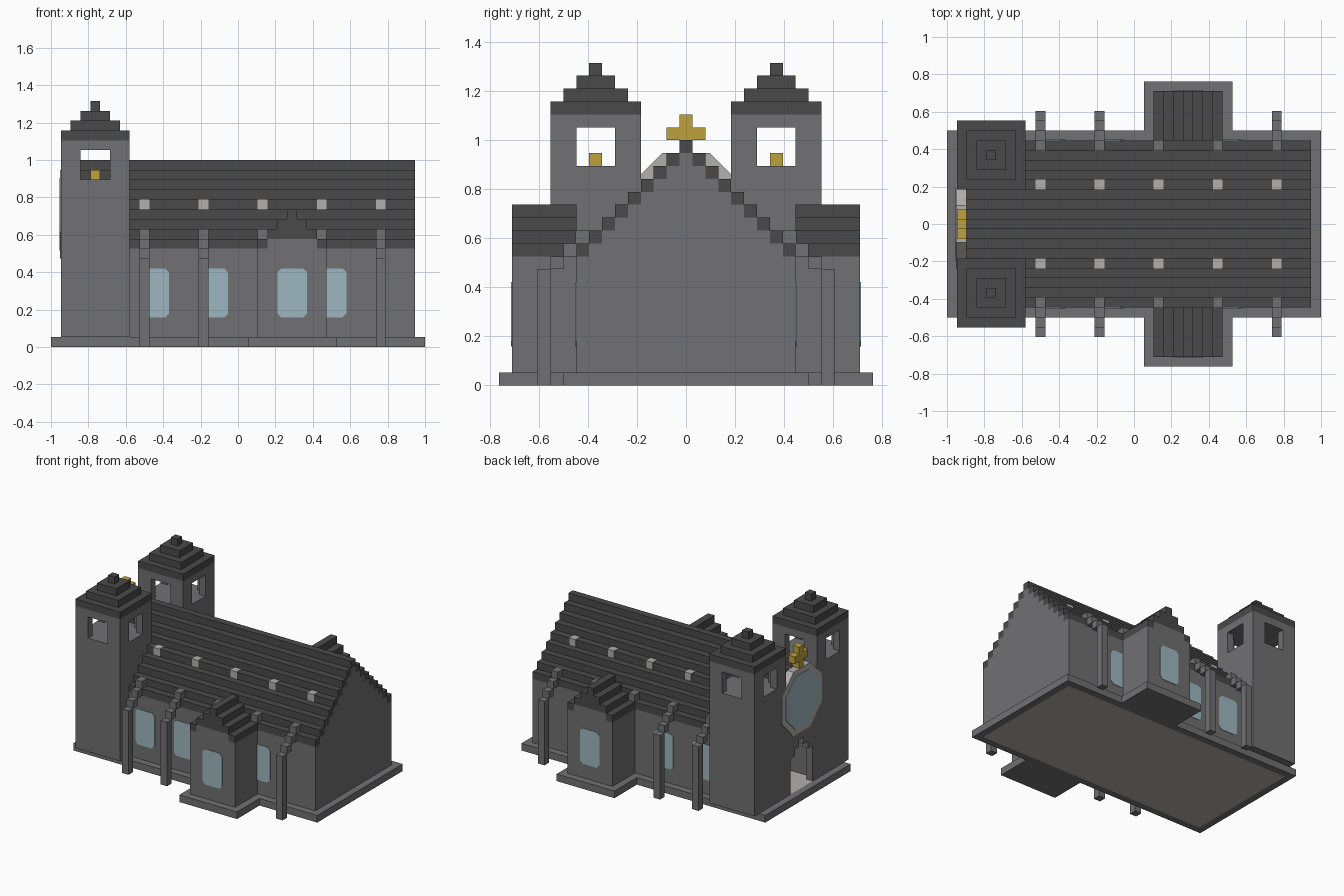
import bpy, bmesh
from math import cos, sin, pi
from mathutils import Matrix, Vector

if "Cube" in bpy.data.objects:
    bpy.data.objects.remove(bpy.data.objects["Cube"], do_unlink=True)

U = 2 / 38  # block size of the whole building


def material(name, rgb):
    m = bpy.data.materials.new(name)
    m.use_nodes = True
    m.diffuse_color = (*rgb, 1)
    m.node_tree.nodes["Principled BSDF"].inputs["Base Color"].default_value = (*rgb, 1)
    return m


STONE = material("grey stone", (0.165, 0.16, 0.168))
SLATE = material("dark slate", (0.068, 0.068, 0.068))
PALE = material("pale stone", (0.45, 0.435, 0.42))
GLASS = material("blue glass", (0.34, 0.475, 0.52))
GOLD = material("gold", (0.52, 0.365, 0.045))


def finish(name, bm, mat):
    bmesh.ops.recalc_face_normals(bm, faces=bm.faces)
    mesh = bpy.data.meshes.new(name)
    bm.to_mesh(mesh)
    bm.free()
    mesh.materials.append(mat)
    obj = bpy.data.objects.new(name, mesh)
    bpy.context.collection.objects.link(obj)
    return obj


def boxes(name, mat, specs, mirror=False):
    """One object from (x0, x1, y0, y1, z0, z1) boxes, optionally mirrored in y."""
    specs = list(specs)
    if mirror:
        specs += [(a, b, -d, -c, e, f) for a, b, c, d, e, f in specs]
    bm = bmesh.new()
    for a, b, c, d, e, f in specs:
        mid = Vector(((a + b) / 2, (c + d) / 2, (e + f) / 2))
        bmesh.ops.create_cube(bm, size=1, matrix=Matrix.Translation(mid)
                              @ Matrix.Diagonal((b - a, d - c, f - e, 1)))
    return finish(name, bm, mat)


def prism(name, mat, points, offset):
    """Extruded flat outline."""
    bm = bmesh.new()
    face = bm.faces.new([bm.verts.new(p) for p in points])
    new = bmesh.ops.extrude_face_region(bm, geom=[face])["geom"]
    bmesh.ops.translate(bm, vec=offset, verts=[v for v in new if isinstance(v, bmesh.types.BMVert)])
    return finish(name, bm, mat)


FRONT = -18 * U    # outer face of the entrance wall
BACK = 18 * U
SIDE = 8.5 * U     # outer face of the nave walls
TX = 5.5 * U       # transept centre
EAVE = 10 * U

# Plinth around the pale floor
boxes("nave_floor", PALE, [(FRONT, BACK, -SIDE, SIDE, 0, U)])
boxes("plinth_sides", STONE, [
    (-1, 1, SIDE, 9.5 * U, 0, U),
    (TX - 4.5 * U, TX + 4.5 * U, 9.5 * U, 14.5 * U, 0, U)], mirror=True)
boxes("plinth_ends", STONE, [(-1, FRONT, -SIDE, SIDE, 0, U), (BACK, 1, -SIDE, SIDE, 0, U)])

# Nave walls and stepped rear gable
boxes("nave_walls", STONE, [(FRONT + U, BACK - U, SIDE - U, SIDE, U, EAVE)], mirror=True)
boxes("rear_gable", STONE, [
    (BACK - U, BACK, -(k + .5) * U, (k + .5) * U, U if k == 8 else (17 - k) * U, (18 - k) * U)
    for k in range(9)])

# Nave roof in steps
boxes("nave_roof", SLATE,
      [(FRONT + U, BACK, -U / 2, U / 2, 18 * U, 19 * U)]
      + [(FRONT + U, BACK, s * k * U - U / 2, s * k * U + U / 2, (18 - k) * U, (19 - k) * U)
         for k in range(1, 9) for s in (-1, 1)])

# Rib stones showing through the roof, and the buttress heads at the eaves
ribs = [(-9.5 + 6 * i) * U for i in range(5)]
boxes("roof_rib_stones", PALE,
      [(x - U / 2, x + U / 2, 3.5 * U, 4.5 * U + .003, 14 * U, 15 * U + .003) for x in ribs],
      mirror=True)
boxes("buttress_heads", STONE,
      [(x - U / 2, x + U / 2, 7.5 * U, SIDE + .003, EAVE, 12 * U) for x in ribs], mirror=True)

# Flying buttresses: a pier and two climbing blocks
for number, x in enumerate((ribs[0], ribs[1], ribs[4])):
    a, b = x - U / 2, x + U / 2
    boxes(f"buttress_{number + 1}", STONE, [
        (a, b, 10.5 * U, 11.5 * U, 0, 9 * U),
        (a, b, 9.5 * U, 10.5 * U, 9 * U, 10 * U),
        (a, b, 8.5 * U, 9.5 * U, 10 * U, 11 * U)], mirror=True)

# Transepts with stepped gable roofs
boxes("transept_walls", STONE, [
    (TX - 3.5 * U, TX + 3.5 * U, SIDE - U, 13.5 * U, U, EAVE),
    (TX - 2.5 * U, TX + 2.5 * U, SIDE, 13.5 * U, EAVE, 11 * U)], mirror=True)
boxes("transept_roofs", SLATE,
      [(TX - (k + .5) * U, TX + (k + .5) * U, SIDE, 13.5 * U, (13 - k) * U, (14 - k) * U)
       for k in range(3)]
      + [(TX + s * 3 * U - U / 2, TX + s * 3 * U + U / 2, SIDE, 13.5 * U, EAVE, 11 * U)
         for s in (-1, 1)], mirror=True)


# Side windows with clipped corners
def window(name, x, wall, side):
    w, low, high, c = 1.5 * U, 3 * U, 8 * U, .4 * U
    outline = [(-w + c, low), (w - c, low), (w, low + c), (w, high - c),
               (w - c, high), (-w + c, high), (-w, high - c), (-w, low + c)]
    prism(name, GLASS, [(x + p, side * (wall - .002), z) for p, z in outline], (0, side * .006, 0))


for side, label in ((-1, "front"), (1, "rear")):
    for number, x in enumerate((-8.5, -2.5, 9.5)):
        window(f"{label}_nave_window_{number + 1}", x * U, SIDE, side)
    window(f"{label}_transept_window", TX, 13.5 * U, side)

# Twin bell towers
tx, half, hole = -14.5 * U, 3.5 * U, 1.5 * U
for side, label in ((-1, "front"), (1, "rear")):
    ty = side * 7 * U
    parts = [(tx - half, tx + half, ty - half, ty + half, U, 17 * U),
             (tx - half, tx + half, ty - half, ty + half, 20 * U, 21 * U)]
    # thin jambs folded round each corner of the belfry
    for sx in (-1, 1):
        for sy in (-1, 1):
            for lx, ly in ((hole, half - U), (half - U, hole)):
                xs = sorted((tx + sx * lx, tx + sx * half))
                ys = sorted((ty + sy * ly, ty + sy * half))
                parts.append((*xs, *ys, 17 * U, 20 * U))
    boxes(f"{label}_tower", STONE, parts)
    boxes(f"{label}_tower_roof", SLATE, [
        (tx - r * U, tx + r * U, ty - r * U, ty + r * U, (21 + i) * U, (22 + i) * U)
        for i, r in enumerate((3.5, 2.5, 1.5, .5))])
    boxes(f"{label}_bell", GOLD, [
        (tx - U / 2, tx + U / 2, ty - U / 2, ty + U / 2, 17 * U, 18 * U)])

# Entrance wall with a stepped doorway
boxes("entrance_wall", STONE, [
    (FRONT, FRONT + U, 2.5 * U, 3.5 * U, U, 13.5 * U),
    (FRONT, FRONT + U, 1.5 * U, 2.5 * U, 6 * U, 13.5 * U),
    (FRONT, FRONT + U, .5 * U, 1.5 * U, 7 * U, 13.5 * U),
    (FRONT, FRONT + U, 0, .5 * U, 8 * U, 13.5 * U)], mirror=True)


# Rose window and its frame
def octagon(x, r):
    r /= cos(pi / 8)
    return [(x, r * cos(pi / 8 + i * pi / 4), 13.5 * U + r * sin(pi / 8 + i * pi / 4))
            for i in range(8)]


prism("rose_frame", PALE, octagon(FRONT - .004, 4.5 * U), (U + .002, 0, 0))
prism("rose_glass", GLASS, octagon(FRONT - .008, 3.7 * U), (.008, 0, 0))

# Gable cross
boxes("gable_cross", GOLD, [
    (FRONT, FRONT + U, -U / 2, U / 2, 18 * U, 21 * U),
    (FRONT, FRONT + U, -1.5 * U, -U / 2, 19 * U, 20 * U),
    (FRONT, FRONT + U, U / 2, 1.5 * U, 19 * U, 20 * U)])
